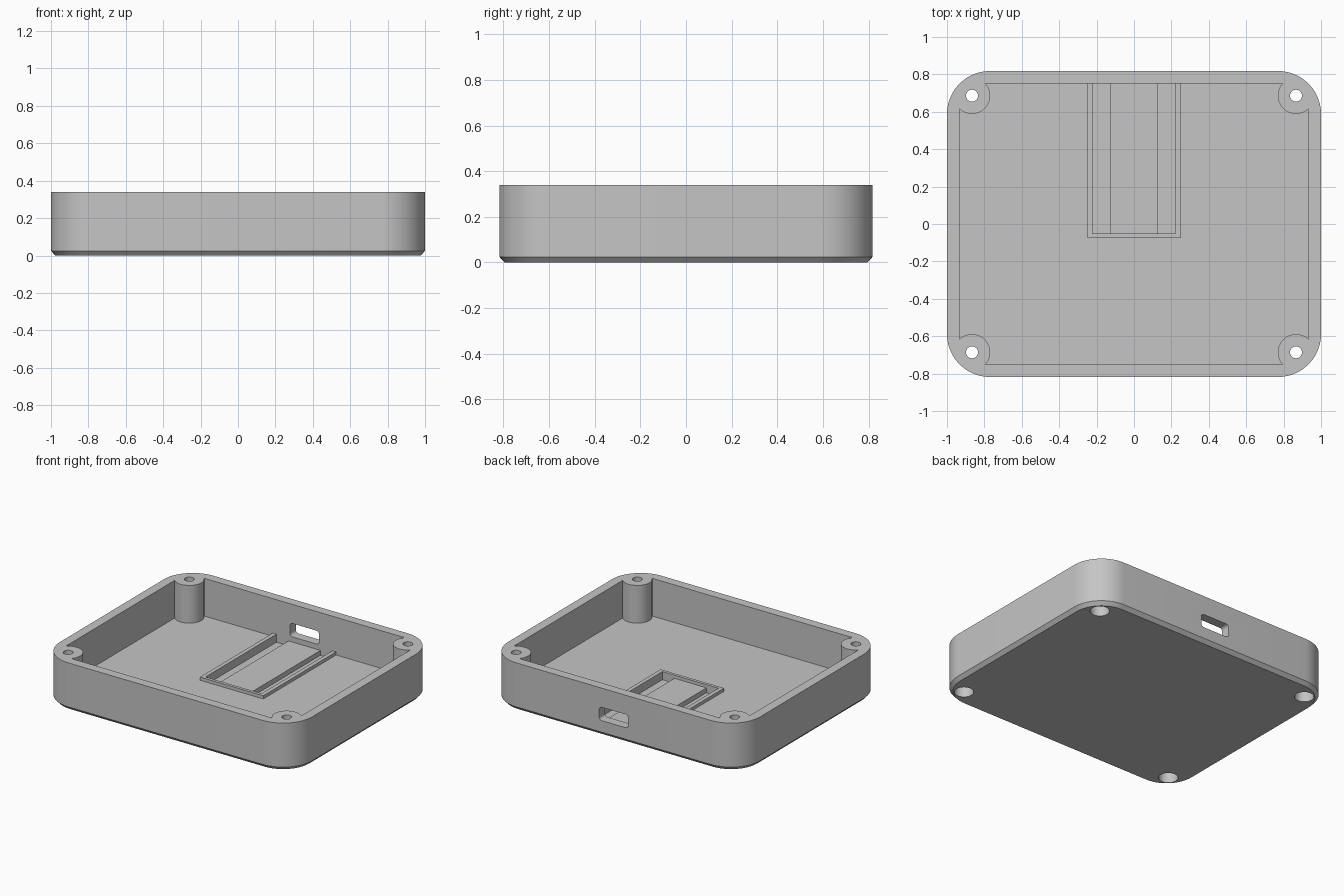
import bpy, bmesh, math

if "Cube" in bpy.data.objects:
    bpy.data.objects.remove(bpy.data.objects["Cube"], do_unlink=True)

grey = bpy.data.materials.new("plain grey")
grey.use_nodes = True
COLOUR = (0.56, 0.56, 0.56, 1)
grey.diffuse_color = COLOUR
grey.node_tree.nodes["Principled BSDF"].inputs["Base Color"].default_value = COLOUR

HX, HY, TOP, FLOOR = 1.0, 0.818, 0.34, 0.07
CX, CY = 0.933, 0.752              # cavity half sizes
POSTS = [(sx * 0.866, sy * 0.686) for sx in (-1, 1) for sy in (-1, 1)]


def finish(name, bm):
    bmesh.ops.recalc_face_normals(bm, faces=bm.faces)
    mesh = bpy.data.meshes.new(name)
    bm.to_mesh(mesh)
    bm.free()
    mesh.materials.append(grey)
    obj = bpy.data.objects.new(name, mesh)
    bpy.context.collection.objects.link(obj)
    return obj


def loft(name, rings):
    """Closed solid through stacked rings of points."""
    bm = bmesh.new()
    loops = [[bm.verts.new(p) for p in ring] for ring in rings]
    n = len(loops[0])
    for a, b in zip(loops, loops[1:]):
        for i in range(n):
            j = (i + 1) % n
            bm.faces.new((a[i], a[j], b[j], b[i]))
    bm.faces.new(loops[0])
    bm.faces.new(loops[-1])
    return finish(name, bm)


def prism(name, points, z0, z1):
    return loft(name, [[(x, y, z) for x, y in points] for z in (z0, z1)])


def box(name, x0, x1, y0, y1, z0, z1):
    return prism(name, [(x0, y0), (x1, y0), (x1, y1), (x0, y1)], z0, z1)


def circle(cx, cy, r, n=48):
    return [(cx + r * math.cos(math.tau * i / n), cy + r * math.sin(math.tau * i / n))
            for i in range(n)]


def rounded(hx, hy, r, steps=14):
    pts = []
    for k, (sx, sy) in enumerate([(1, 1), (-1, 1), (-1, -1), (1, -1)]):
        for i in range(steps + 1):
            a = math.pi / 2 * (k + i / steps)
            pts.append((sx * (hx - r) + r * math.cos(a), sy * (hy - r) + r * math.sin(a)))
    return pts


def cut(target, cutter):
    mod = target.modifiers.new("cut", "BOOLEAN")
    mod.operation = "DIFFERENCE"
    mod.solver = "EXACT"
    mod.object = cutter
    with bpy.context.temp_override(object=target, active_object=target):
        bpy.ops.object.modifier_apply(modifier=mod.name)
    bpy.data.objects.remove(cutter, do_unlink=True)


# Outer shell with a chamfered bottom edge
def shell_ring(inset, z):
    return [(x, y, z) for x, y in rounded(HX - inset, HY - inset, 0.23 - inset)]


case = loft("case", [shell_ring(0.023, 0), shell_ring(0, 0.025), shell_ring(0, TOP)])

# Cavity that leaves the corner screw posts standing
cavity = box("cavity_cutter", -CX, CX, -CY, CY, FLOOR, TOP + 0.1)
for x, y in POSTS:
    cut(cavity, prism("post_cutter", circle(x, y, 0.097), 0, TOP + 0.2))
cut(case, cavity)

# Screw holes with wide counterbores underneath
for x, y in POSTS:
    cut(case, prism("hole_cutter", circle(x, y, 0.032, 32), -0.1, TOP + 0.1))
    cut(case, prism("counterbore_cutter", circle(x, y, 0.063), -0.1, 0.15))

# Two pin channels sunk into the floor
for x0, x1 in ((-0.222, -0.127), (0.127, 0.222)):
    cut(case, box("channel_cutter", x0, x1, -0.05, CY, 0.035, FLOOR + 0.05))

# Rounded connector opening in the back wall
slot = [(x, z + 0.155) for x, z in rounded(0.115, 0.048, 0.022, 8)]
cut(case, loft("slot_cutter", [[(x, y, z) for x, z in slot] for y in (0.7, 0.9)]))

# Low three-sided rim around the board bay
rim = prism("board_rim", [(-0.251, CY), (-0.251, -0.072), (0.251, -0.072), (0.251, CY),
                          (0.222, CY), (0.222, -0.05), (-0.222, -0.05), (-0.222, CY)],
            FLOOR, 0.093)

for obj in (case, rim):
    bpy.ops.object.select_all(action="DESELECT")
    obj.select_set(True)
    bpy.context.view_layer.objects.active = obj
    bpy.ops.object.shade_smooth_by_angle(angle=math.radians(30))
